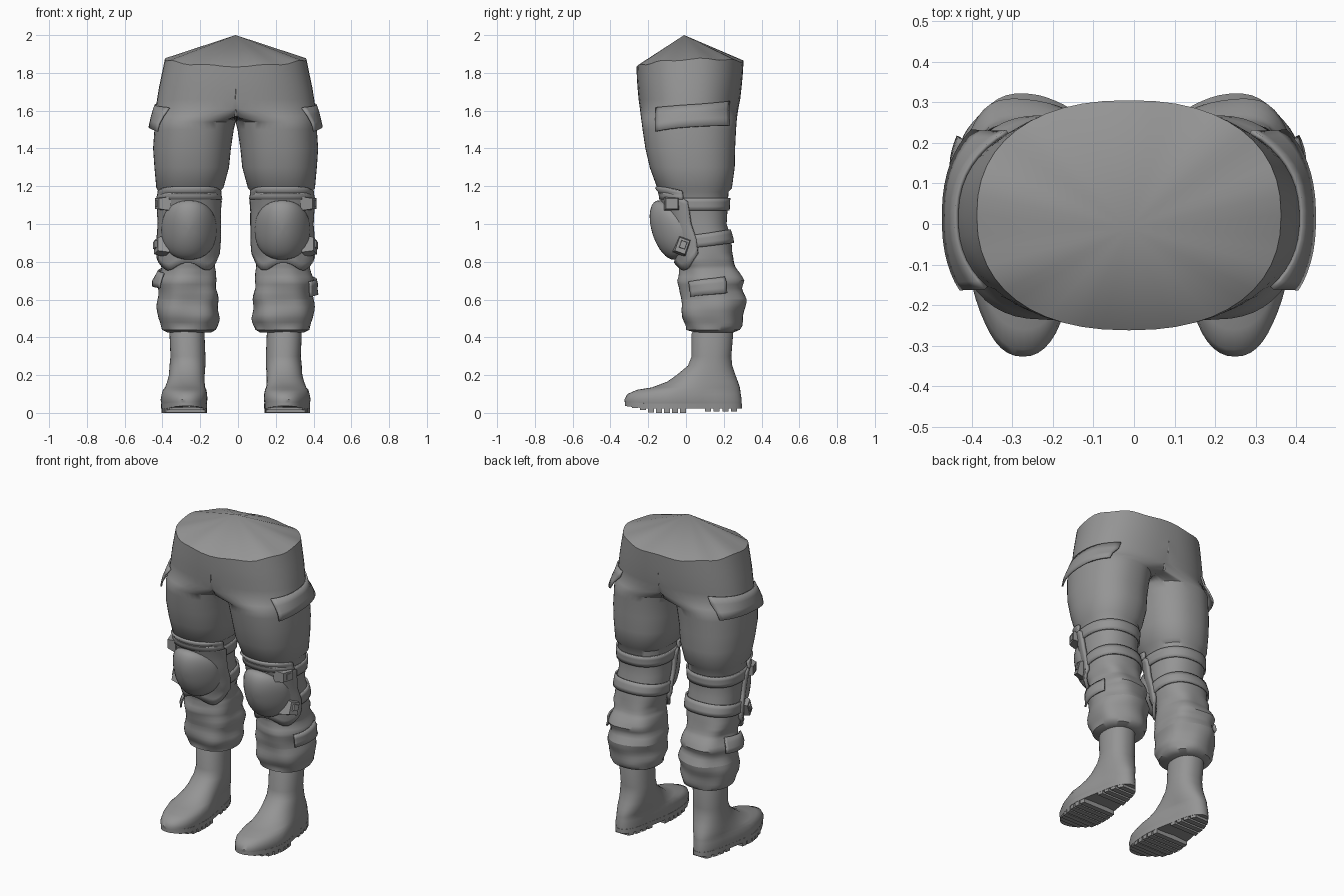
import bpy, bmesh, math

if "Cube" in bpy.data.objects:
    bpy.data.objects.remove(bpy.data.objects["Cube"])

SHIFT = -0.0125          # mirror plane of the legs sits slightly left of centre
N = 48                   # points around each leg
mat = bpy.data.materials.new("grey")
mat.diffuse_color = (0.3, 0.3, 0.3, 1)
mat.use_nodes = True
mat.node_tree.nodes["Principled BSDF"].inputs["Base Color"].default_value = mat.diffuse_color

# cross-sections: z, x min, x max, y min, y max
LEG = [(.425, .13, .36, .05, .25), (.44, .105, .39, .0, .285), (.50, .09, .412, -.02, .30),
       (.60, .09, .412, -.03, .315), (.66, .10, .405, -.03, .30), (.70, .095, .41, -.045, .308),
       (.77, .115, .395, -.03, .27), (.85, .10, .40, -.04, .245), (.92, .095, .402, -.05, .24),
       (1.0, .095, .395, -.08, .215), (1.08, .095, .40, -.10, .22), (1.17, .085, .405, -.128, .225),
       (1.19, .065, .42, -.152, .243), (1.3, .035, .43, -.192, .258), (1.4, .025, .437, -.215, .26),
       (1.5, .01, .43, -.23, .265), (1.54, 0, .428, -.235, .268), (1.57, -.16, .428, -.239, .271),
       (1.61, -.37, .423, -.244, .277), (1.66, -.41, .416, -.251, .287), (1.72, -.405, .406, -.256, .294),
       (1.78, -.392, .392, -.26, .30), (1.855, -.375, .375, -.262, .305)]
BOOT = [(.045, .15, .395, -.322, .295), (.07, .147, .40, -.327, .295), (.10, .147, .395, -.31, .29),
        (.122, .15, .39, -.26, .287), (.135, .15, .385, -.18, .285), (.165, .15, .375, -.10, .275),
        (.20, .155, .36, -.05, .262), (.25, .16, .35, .01, .245), (.30, .16, .345, .03, .24),
        (.42, .165, .35, .03, .25), (.46, .17, .34, .05, .24)]


def spow(v, p):
    return math.copysign(abs(v) ** p, v)


def section(row, t, expo=2.3, off=0.0):
    _, x0, x1, y0, y1 = row
    return ((x0 + x1) / 2 + ((x1 - x0) / 2 + off) * spow(math.cos(t), 2 / expo),
            (y0 + y1) / 2 + ((y1 - y0) / 2 + off) * spow(math.sin(t), 2 / expo))


def row_at(table, z):
    z = min(max(z, table[0][0]), table[-1][0])
    for a, b in zip(table, table[1:]):
        if z <= b[0]:
            f = (z - a[0]) / (b[0] - a[0])
            return tuple(p + (q - p) * f for p, q in zip(a, b))


def leg_point(t, z, off=0.0):
    """Point on the trouser leg, with cloth folds on the lower leg."""
    fold = 0.0
    if .45 < z < .84:
        fold = .009 * math.sin(2 * t + 30 * z) * math.sin(3 * t - 17 * z + 1)
    x, y = section(row_at(LEG, z), t, 2.3, off + fold)
    return x, y, z


def make(name, verts, faces, side=0, thick=0, angle=40, clip=False):
    """side 0 mirrors the part to both legs, +1 / -1 builds one leg only."""
    me = bpy.data.meshes.new(name)
    if side == -1:
        verts = [(-x, y, z) for x, y, z in verts]
    me.from_pydata(verts, [], faces)
    bm = bmesh.new()
    bm.from_mesh(me)
    if clip:   # remove the inner wall on the mirror plane
        bad = [f for f in bm.faces if all(abs(v.co.x) < 1e-5 for v in f.verts)]
        bmesh.ops.delete(bm, geom=bad, context='FACES')
    bmesh.ops.recalc_face_normals(bm, faces=bm.faces)
    bm.to_mesh(me)
    bm.free()
    me.materials.append(mat)
    ob = bpy.data.objects.new(name, me)
    bpy.context.collection.objects.link(ob)
    ob.location.x = SHIFT
    if thick:
        m = ob.modifiers.new("thickness", 'SOLIDIFY')
        m.thickness, m.offset = thick, 0
    if side == 0:
        m = ob.modifiers.new("mirror", 'MIRROR')
        m.merge_threshold = 1e-4
    bpy.ops.object.select_all(action='DESELECT')
    bpy.context.view_layer.objects.active = ob
    ob.select_set(True)
    bpy.ops.object.shade_smooth_by_angle(angle=math.radians(angle))
    return ob


def grid_faces(rows, cols, wrap):
    return [(r * cols + c, r * cols + (c + 1) % cols, (r + 1) * cols + (c + 1) % cols, (r + 1) * cols + c)
            for r in range(rows - 1) for c in range(cols if wrap else cols - 1)]


def patch(name, t0, t1, low, high, off, thick, rows=4, cols=24, side=0):
    """Sheet wrapped on the leg; low, high, off are functions of u (around) and v (up)."""
    verts = []
    for r in range(rows):
        v = r / (rows - 1)
        for c in range(cols):
            u = c / (cols - 1)
            z = low(u) + (high(u) - low(u)) * v
            verts.append(leg_point(math.radians(t0 + (t1 - t0) * u), z, off(u, v)))
    return make(name, verts, grid_faces(rows, cols, False), side, thick)


# trousers with the waist closed by a shallow cone
zs = sorted({r[0] for r in LEG} | {.46 + .02 * i for i in range(19)})
verts = []
for z in zs:
    for i in range(N):
        t = 2 * math.pi * i / N
        x, y, _ = leg_point(t, z)
        top = max(0, (z - 1.7) / .155)
        dz = top * (.024 * math.cos(t) ** 2 + .012 * math.sin(t) - .007 + .005 * math.sin(9 * t))
        verts.append((max(x, 0), y, z + dz))
faces = grid_faces(len(zs), N, True) + [tuple(range(N))]
verts.append((0, -.01, 2.0))
last = (len(zs) - 1) * N
faces += [(last + i, last + (i + 1) % N, len(verts) - 1) for i in range(N)]
make("trousers", verts, faces, clip=True)


# boots, narrower at the heel
def foot_point(row, t, off=0.0):
    x, y = section(row, t, 2.25, off)
    low = max(0, min(1, (.24 - row[0]) / .1))
    taper = 1 - .22 * low * max(0, min(1, (y + .08) / .2))
    return (.272 + (x - .272) * taper - .012 * low * max(0, min(1, (-.1 - y) / .15)), y, row[0])


verts = [foot_point(r, 2 * math.pi * i / N) for r in BOOT for i in range(N)]
nb = len(BOOT)
make("boot", verts, grid_faces(nb, N, True) + [tuple(range(N)), tuple(range((nb - 1) * N, nb * N))])

# sole rim and tread lugs
rim = [(z,) + BOOT[0][1:] for z in (.024, .05)]
verts = [foot_point(r, 2 * math.pi * i / N, .002) for r in rim for i in range(N)]
verts = [(x, y, z + max(0, (-.22 - y) * .12)) for x, y, z in verts]
make("sole", verts, grid_faces(2, N, True) + [tuple(range(N)), tuple(range(N, 2 * N))], angle=30)
BOX = [(0, 1, 3, 2), (4, 6, 7, 5), (0, 4, 5, 1), (2, 3, 7, 6), (0, 2, 6, 4), (1, 5, 7, 3)]


def lug(y0, y1, base):
    v = []
    for y in (y0, y1):
        s = max(-1, min(1, (y + .0135) / .3105))
        t = math.asin(spow(s, 2.25 / 2))
        for z in (base, .036):
            for a in (t, math.pi - t):
                v.append((foot_point(rim[0], a)[0], y, z))
    return v


lv, lf = [], []
for y in [-.285 + .042 * i for i in range(7)] + [.10 + .046 * i for i in range(4)]:
    n = len(lv)
    lv += lug(y, y + .032, max(0, (-.19 - y) * .28) if y < .05 else .008)
    lf += [tuple(n + k for k in f) for f in BOX]
make("tread_lugs", lv, lf, angle=30)

# knee pad backing and its top band
patch("knee_pad_base", -168, -12, lambda u: .775 + .02 * math.cos(4 * math.pi * u) + .05 * abs(2 * u - 1) ** 6,
      lambda u: 1.17 - .05 * abs(2 * u - 1) ** 4, lambda u, v: .012, .018, rows=12)
patch("knee_pad_band", -162, -18, lambda u: 1.13, lambda u: 1.195 - .02 * abs(2 * u - 1) ** 3,
      lambda u, v: .02 - .014 * v, .014)

# domed knee cap, leaning back at the bottom
verts, R, C = [], 10, 32
for r in range(R):
    a = math.pi / 2 * (r + .02) / (R - 1 + .02)
    for c in range(C):
        b = 2 * math.pi * c / C
        x, h = .147 * math.sin(a) * spow(math.cos(b), .9), .157 * math.sin(a) * spow(math.sin(b), .9)
        y = -.105 - .078 * math.cos(a) + .07 * (x / .147) ** 2 - .25 * h
        verts.append((.247 + x, y, .968 + h))
verts += [(x, y + .05, z) for x, y, z in verts[-C:]]
make("knee_cap", verts, grid_faces(R + 1, C, True) + [tuple(range(C))], angle=50)

# straps round the back of the knee
patch("upper_strap", -45, 225, lambda u: 1.072, lambda u: 1.138, lambda u, v: .007, .01, cols=36)
patch("lower_strap", -38, 218, lambda u: .865 + .035 * math.sin(math.pi * u),
      lambda u: .93 + .04 * math.sin(math.pi * u), lambda u, v: .008, .01, cols=36)


# strap buckles on the outer side
def buckle(name, loc, size, tilt):
    bm = bmesh.new()
    bmesh.ops.create_cube(bm, size=1)
    ca, sa = math.cos(tilt), math.sin(tilt)
    v = []
    for p in bm.verts:
        x, y, z = (p.co[k] * size[k] for k in range(3))
        if p.co.x > 0:
            y, z = y * .75, z * .75
        v.append((loc[0] + x + .35 * y, loc[1] + y * ca - z * sa, loc[2] + y * sa + z * ca))
    f = [tuple(q.index for q in face.verts) for face in bm.faces]
    bm.free()
    make(name, v, f, angle=30)


buckle("upper_buckle", (.387, -.075, 1.108), (.06, .085, .075), 0)
buckle("upper_buckle_tab", (.402, -.07, 1.108), (.04, .04, .045), 0)
buckle("lower_buckle", (.392, -.02, .885), (.06, .075, .10), -.35)
buckle("lower_buckle_tab", (.412, -.015, .89), (.04, .04, .05), -.35)

# thigh pocket flaps, flared at the lower edge
patch("thigh_pocket_flap", -38, 48, lambda u: 1.49 + .03 * u + .01 * math.sin(math.pi * u),
      lambda u: 1.615 + .035 * u, lambda u, v: .005 + .022 * (1 - v), .01, cols=16)

# small lower leg flaps, higher on one leg
for side, dz in ((1, 0), (-1, .045)):
    patch("calf_pocket_flap", -36, 22, lambda u: .615 + dz + .02 * u, lambda u: .695 + dz + .025 * u,
          lambda u, v: .01 + .014 * (1 - v), .01, cols=12, side=side)
